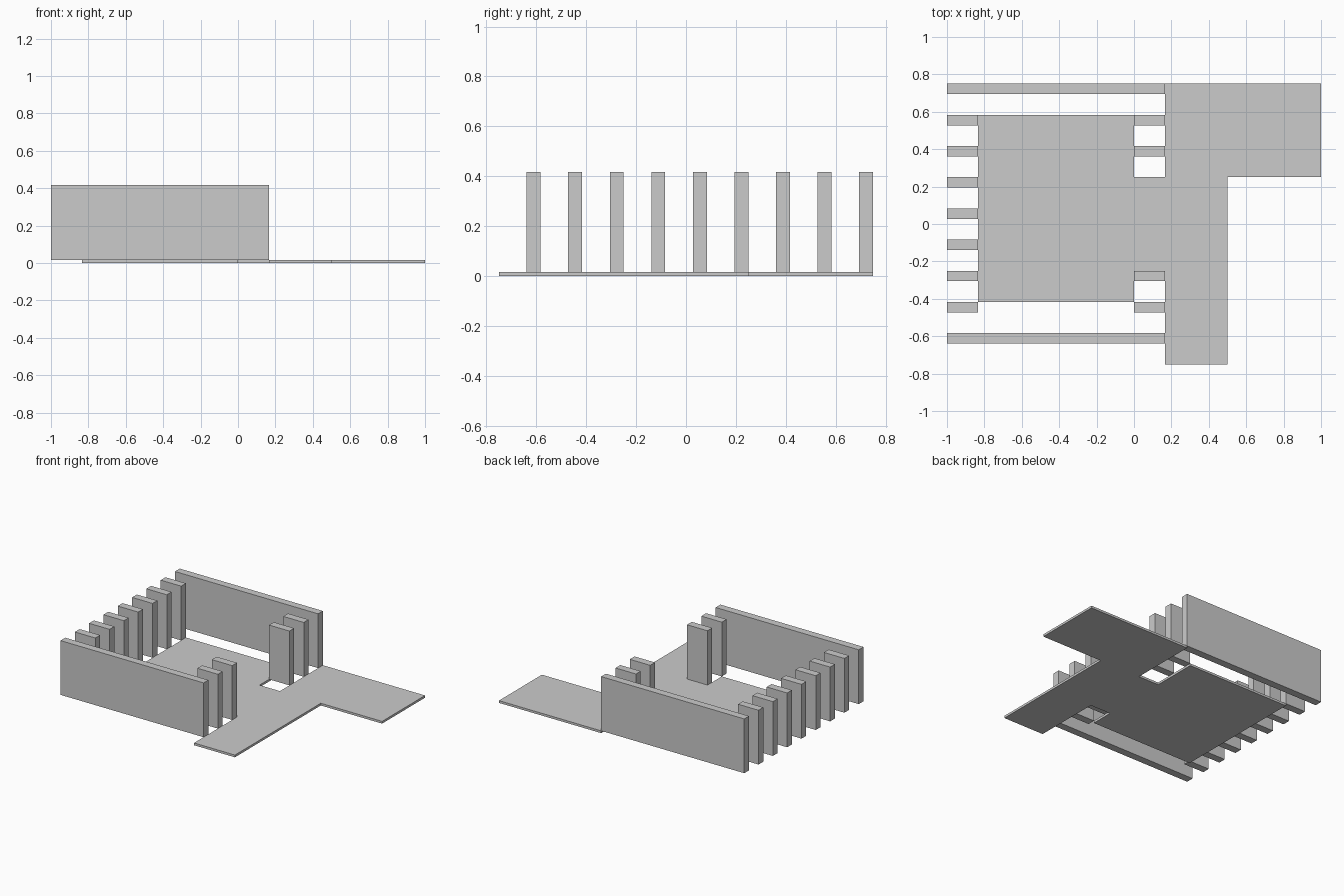
import bpy, bmesh

if "Cube" in bpy.data.objects:
    bpy.data.objects.remove(bpy.data.objects["Cube"])

U = 1 / 6          # layout module
FLOOR_T = 0.0167   # floor thickness
TOP = 0.4167       # top of slats
SLAT_T = U / 3     # slat thickness


def new_object(name, bm):
    bmesh.ops.recalc_face_normals(bm, faces=bm.faces)
    mesh = bpy.data.meshes.new(name)
    bm.to_mesh(mesh)
    bm.free()
    obj = bpy.data.objects.new(name, mesh)
    bpy.context.collection.objects.link(obj)
    return obj


def extruded(name, outline, z0, z1):
    bm = bmesh.new()
    face = bm.faces.new([bm.verts.new((x, y, z0)) for x, y in outline])
    top = bmesh.ops.extrude_face_region(bm, geom=[face])["geom"]
    verts = [v for v in top if isinstance(v, bmesh.types.BMVert)]
    bmesh.ops.translate(bm, verts=verts, vec=(0, 0, z1 - z0))
    return new_object(name, bm)


def slat(name, x0, x1, row):
    y1 = 0.75 - row * U
    y0 = y1 - SLAT_T
    extruded(name, [(x0, y0), (x1, y0), (x1, y1), (x0, y1)], FLOOR_T, TOP)


# Floor: room, doorway neck and L-shaped path in one slab
extruded("floor", [
    (-5 * U, -2.5 * U), (0, -2.5 * U), (0, -1.5 * U), (U, -1.5 * U),
    (U, -4.5 * U), (3 * U, -4.5 * U), (3 * U, 1.5 * U), (6 * U, 1.5 * U),
    (6 * U, 4.5 * U), (U, 4.5 * U), (U, 1.5 * U), (0, 1.5 * U),
    (0, 3.5 * U), (-5 * U, 3.5 * U)], 0, FLOOR_T)

# Long side walls
slat("back_wall", -1, U, 0)
slat("front_wall", -1, U, 8)

# Row of short slats along the left side
for row in range(1, 8):
    slat(f"left_slat_{row}", -1, -5 * U, row)

# Short slats on both sides of the right opening
for row in (1, 2, 6, 7):
    slat(f"right_slat_{row}", 0, U, row)
